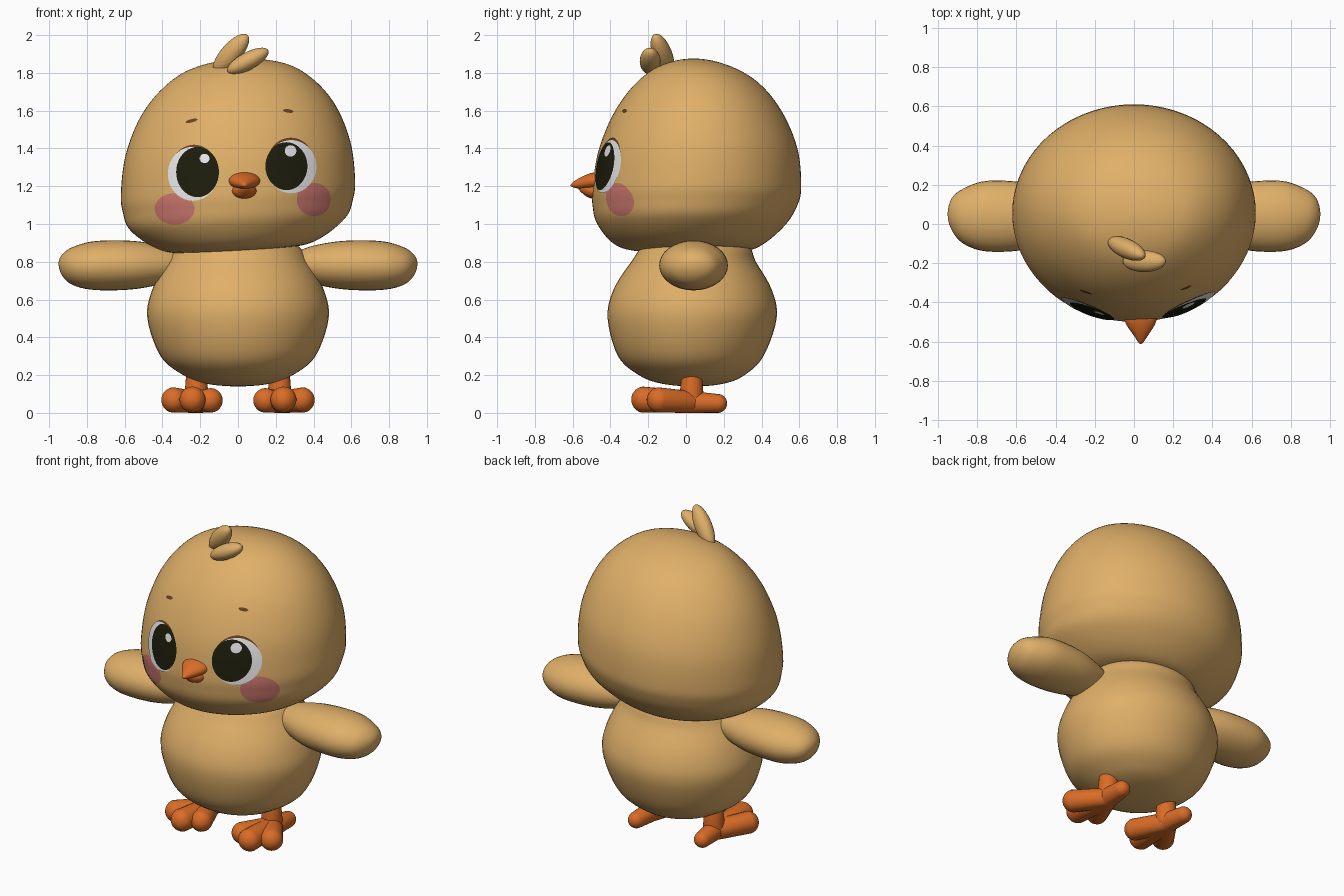
import bpy
import bmesh
from math import sin, cos, pi
from mathutils import Vector
from mathutils.bvhtree import BVHTree

cube = bpy.data.objects.get("Cube")
if cube:
    bpy.data.objects.remove(cube, do_unlink=True)


def material(name, *rgb):
    m = bpy.data.materials.new(name)
    m.use_nodes = True
    m.diffuse_color = (*rgb, 1)
    bsdf = m.node_tree.nodes["Principled BSDF"]
    bsdf.inputs["Base Color"].default_value = (*rgb, 1)
    bsdf.inputs["Roughness"].default_value = 0.8
    return m


down = material("tan_down", 0.74, 0.43, 0.14)
orange = material("orange_skin", 0.7, 0.15, 0.02)
white = material("eye_white", 0.8, 0.8, 0.8)
black = material("iris_black", 0.012, 0.012, 0.004)
pink = material("cheek_pink", 0.62, 0.19, 0.16)
brown = material("brow_brown", 0.14, 0.055, 0.015)


def finish(name, bm, mat, recalc=True):
    if recalc:
        bmesh.ops.recalc_face_normals(bm, faces=bm.faces)
    mesh = bpy.data.meshes.new(name)
    bm.to_mesh(mesh)
    bm.free()
    mesh.materials.append(mat)
    obj = bpy.data.objects.new(name, mesh)
    bpy.context.collection.objects.link(obj)
    bpy.ops.object.select_all(action="DESELECT")
    obj.select_set(True)
    bpy.context.view_layer.objects.active = obj
    bpy.ops.object.shade_smooth_by_angle(angle=0.9)
    return obj


def spline(stations, steps):
    """Smooth curve through stations (t, a0, a1, b0, b1), rounded at poles."""
    pts = [Vector((t, (a0 + a1) / 2, (a1 - a0) / 2, (b0 + b1) / 2, (b1 - b0) / 2))
           for t, a0, a1, b0, b1 in stations]

    def beyond(end, inner):
        if end[2] > 0:
            return 2 * end - inner
        return Vector((inner[0], inner[1], -inner[2], inner[3], -inner[4]))

    pts = [beyond(pts[0], pts[1])] + pts + [beyond(pts[-1], pts[-2])]
    out = []
    for p, q, r, s in zip(pts, pts[1:], pts[2:], pts[3:]):
        for i in range(steps):
            u = i / steps
            out.append((2 * q + (r - p) * u + (2 * p - 5 * q + 4 * r - s) * u * u
                        + (3 * q - p - 3 * r + s) * u ** 3) / 2)
    return out + [pts[-2]]


def loft(name, stations, mat, place, segments=48, steps=5):
    """Skin oval rings along an axis; place maps (t, a, b) to x, y, z."""
    bm = bmesh.new()
    rings = []
    for t, ac, ar, bc, br in spline(stations, steps):
        angles = [2 * pi * i / segments for i in range(segments)]
        rings.append([bm.verts.new(place(t, ac + ar * cos(w), bc + br * sin(w)))
                      for w in angles])
    for lo, hi in zip(rings, rings[1:]):
        for i in range(segments):
            j = (i + 1) % segments
            bm.faces.new((lo[i], lo[j], hi[j], hi[i]))
    bm.faces.new(rings[0])
    bm.faces.new(rings[-1])
    bmesh.ops.remove_doubles(bm, verts=bm.verts, dist=0.00005)
    return finish(name, bm, mat)


def limb(name, p, q, r0, r1, mat, oval=False):
    """Tapered capsule, or an ellipsoid, from p to q. Never dips below ground."""
    p, q = Vector(p), Vector(q)
    axis = q - p
    turn = axis.to_track_quat("Z", "Y")
    bm = bmesh.new()
    bmesh.ops.create_uvsphere(bm, u_segments=24, v_segments=16, radius=1)
    for v in bm.verts:
        c = v.co.copy()
        if oval:
            v.co = (p + q) / 2 + turn @ Vector((c.x * r0, c.y * r1, c.z * axis.length / 2))
        elif c.z > 0.01:
            v.co = q + turn @ (c * r1)
        else:
            v.co = p + turn @ (c * r0)
        v.co.z = max(v.co.z, 0)
    return finish(name, bm, mat)


# Body
loft("body", [
    (0.14, 0, 0, 0.04, 0.04),
    (0.155, -0.17, 0.17, -0.13, 0.2),
    (0.2, -0.29, 0.29, -0.25, 0.31),
    (0.3, -0.41, 0.41, -0.36, 0.41),
    (0.5, -0.48, 0.48, -0.415, 0.48),
    (0.65, -0.455, 0.455, -0.385, 0.455),
    (0.8, -0.375, 0.375, -0.29, 0.37),
    (0.9, -0.29, 0.29, -0.2, 0.31),
    (0.98, 0, 0, 0.05, 0.05),
], down, lambda t, a, b: (a, b, t))

# Head, leaning slightly to one side
head = loft("head", [
    (0.855, 0, 0, 0.03, 0.03),
    (0.86, -0.28, 0.28, -0.25, 0.3),
    (0.895, -0.43, 0.43, -0.38, 0.41),
    (1.0, -0.57, 0.57, -0.47, 0.53),
    (1.1, -0.61, 0.61, -0.495, 0.59),
    (1.2, -0.62, 0.62, -0.495, 0.61),
    (1.4, -0.595, 0.595, -0.46, 0.59),
    (1.6, -0.515, 0.515, -0.375, 0.505),
    (1.75, -0.39, 0.39, -0.26, 0.38),
    (1.84, -0.235, 0.235, -0.13, 0.22),
    (1.875, 0, 0, 0.04, 0.04),
], down, lambda t, a, b: (a, b, t + 0.06 * a), segments=72, steps=6)

# Wings
for side, s in (("left", 1), ("right", -1)):
    loft(side + "_wing", [
        (0.26, 0.05, 0.05, 0.79, 0.79),
        (0.3, -0.02, 0.12, 0.74, 0.84),
        (0.38, -0.07, 0.16, 0.69, 0.88),
        (0.55, -0.13, 0.21, 0.655, 0.91),
        (0.75, -0.14, 0.22, 0.65, 0.91),
        (0.87, -0.1, 0.18, 0.675, 0.88),
        (0.93, -0.03, 0.13, 0.725, 0.84),
        (0.95, 0.05, 0.05, 0.79, 0.79),
    ], down, lambda t, a, b: (s * t, a, b), segments=32)

# Legs and toes
for side, s in (("left", 1), ("right", -1)):
    limb(side + "_leg", (s * 0.22, 0.03, 0.07), (s * 0.22, 0.03, 0.2), 0.065, 0.055, orange)
    for toe, x, y, r in (("outer", 0.338, -0.14, 0.068), ("middle", 0.24, -0.22, 0.07),
                         ("inner", 0.147, -0.16, 0.066), ("back", 0.235, 0.168, 0.05)):
        limb(f"{side}_{toe}_toe", (s * 0.225, 0.03, 0.055), (s * x, y, r), 0.06, r, orange)

# Beak
loft("upper_beak", [
    (-0.42, -0.06, 0.125, 1.18, 1.28),
    (-0.5, -0.045, 0.112, 1.183, 1.27),
    (-0.57, 0, 0.07, 1.187, 1.24),
    (-0.612, 0.035, 0.035, 1.205, 1.205),
], orange, lambda t, a, b: (a, t, b), segments=32)
loft("lower_beak", [
    (-0.42, -0.045, 0.11, 1.13, 1.22),
    (-0.5, -0.03, 0.095, 1.135, 1.215),
    (-0.54, 0, 0.07, 1.155, 1.21),
    (-0.57, 0.035, 0.035, 1.19, 1.19),
], orange, lambda t, a, b: (a, t, b), segments=32)

# Head tufts
limb("tall_tuft", (-0.125, -0.085, 1.8), (0.05, -0.165, 2.0), 0.05, 0.055, down, oval=True)
limb("short_tuft", (-0.055, -0.19, 1.805), (0.16, -0.19, 1.92), 0.055, 0.047, down, oval=True)

# Face markings, laid on the head as thin oval plates
bm = bmesh.new()
bm.from_mesh(head.data)
surface = BVHTree.FromBMesh(bm)
bm.free()


def marking(name, x, z, rx, rz, lift, mat, tilt=0, rings=8, segments=40):
    bm = bmesh.new()

    def put(k, w):
        u, v = k * rx * cos(w), k * rz * sin(w)
        start = Vector((x + u * cos(tilt) - v * sin(tilt), -2, z + u * sin(tilt) + v * cos(tilt)))
        hit, normal, _, _ = surface.ray_cast(start, Vector((0, 1, 0)))
        return bm.verts.new(hit + normal * lift)

    centre = put(0, 0)
    loops = [[put(k / rings, 2 * pi * i / segments) for i in range(segments)]
             for k in range(1, rings + 1)]
    for i in range(segments):
        j = (i + 1) % segments
        bm.faces.new((centre, loops[0][i], loops[0][j]))
        for inner, outer in zip(loops, loops[1:]):
            bm.faces.new((inner[i], outer[i], outer[j], inner[j]))
    finish(name, bm, mat, recalc=False)


marking("right_cheek", -0.335, 1.08, 0.105, 0.083, 0.002, pink)
marking("left_cheek", 0.4, 1.13, 0.09, 0.088, 0.002, pink)
marking("right_lash", -0.232, 1.277, 0.125, 0.142, 0.0035, brown)
marking("left_lash", 0.278, 1.318, 0.125, 0.138, 0.0035, brown)
marking("right_eye_white", -0.237, 1.265, 0.132, 0.142, 0.005, white)
marking("left_eye_white", 0.28, 1.303, 0.132, 0.14, 0.005, white)
marking("right_iris", -0.212, 1.274, 0.112, 0.132, 0.0065, black)
marking("left_iris", 0.254, 1.305, 0.11, 0.126, 0.0065, black)
marking("right_glint", -0.175, 1.345, 0.026, 0.024, 0.008, white)
marking("left_glint", 0.275, 1.385, 0.03, 0.03, 0.008, white)
marking("right_brow", -0.245, 1.545, 0.032, 0.009, 0.003, brown, tilt=0.25)
marking("left_brow", 0.265, 1.597, 0.028, 0.009, 0.003, brown, tilt=-0.15)
